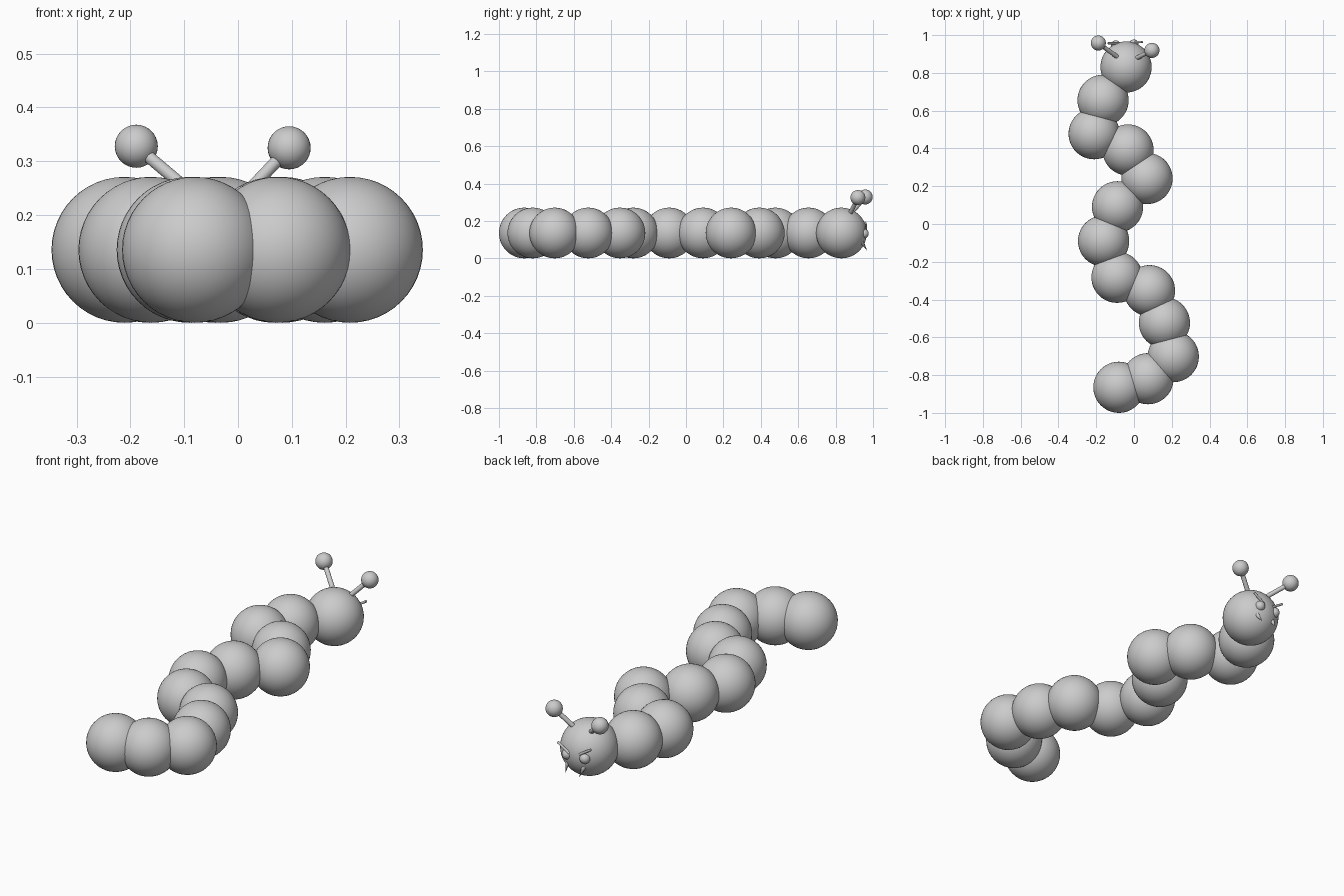
import bpy
from mathutils import Vector

if "Cube" in bpy.data.objects:
    bpy.data.objects.remove(bpy.data.objects["Cube"])

R = 0.1355
HEAD = Vector((-0.042, 0.831, R))


def ball(name, loc, r, seg=48):
    bpy.ops.mesh.primitive_uv_sphere_add(segments=seg, ring_count=seg // 2, radius=r, location=loc)
    ob = bpy.context.object
    ob.name = name
    bpy.ops.object.shade_smooth()
    return ob


def rod(name, a, b, r1, r2, sides=24):
    """Round rod or cone running from a to b."""
    a, b = Vector(a), Vector(b)
    bpy.ops.mesh.primitive_cone_add(vertices=sides, radius1=r1, radius2=r2,
                                    depth=(b - a).length, location=(a + b) / 2)
    ob = bpy.context.object
    ob.name = name
    ob.rotation_mode = 'QUATERNION'
    ob.rotation_quaternion = (b - a).to_track_quat('Z', 'Y')
    bpy.ops.object.shade_smooth_by_angle()
    return ob


# Winding chain of body balls, from neck to tail
path = [(-0.164, 0.655), (-0.211, 0.478), (-0.032, 0.392), (0.069, 0.241),
        (-0.087, 0.091), (-0.161, -0.09), (-0.09, -0.282), (0.082, -0.353),
        (0.161, -0.523), (0.208, -0.702), (0.074, -0.819), (-0.08, -0.8645)]
ball("head", HEAD, R)
for i, (x, y) in enumerate(path):
    ball(f"body_segment_{i + 1}", (x, y, R), R)

# Antennae: stalk plus ball tip
for side, base, tip in (("left", (-0.085, 0.882, 0.24), (-0.189, 0.958, 0.328)),
                        ("right", (0.010, 0.876, 0.235), (0.095, 0.919, 0.325))):
    rod(f"antenna_stalk_{side}", base, tip, 0.0115, 0.0115)
    ball(f"antenna_tip_{side}", tip, 0.040, 32)

# Eyes
for side, off in (("left", (-0.055, 0.116, -0.002)), ("right", (0.041, 0.121, -0.003))):
    ball(f"eye_{side}", HEAD + Vector(off), 0.025, 24)

# Slanted brows, inner ends lower
for side, s, off in (("left", -1, (-0.063, 0.126, 0.036)), ("right", 1, (0.054, 0.132, 0.030))):
    mid, half = HEAD + Vector(off), Vector((s * 0.032, 0, 0.02))
    rod(f"brow_{side}", mid - half, mid + half, 0.006, 0.006, 16)

# Fangs pointing down and outward
for side, s, off in (("left", 1, (-0.041, 0.124, -0.073)), ("right", -1, (0.044, 0.122, -0.071))):
    mid, half = HEAD + Vector(off), Vector((s * 0.004, 0.014, -0.022))
    rod(f"fang_{side}", mid - half, mid + half, 0.011, 0.0, 16)
